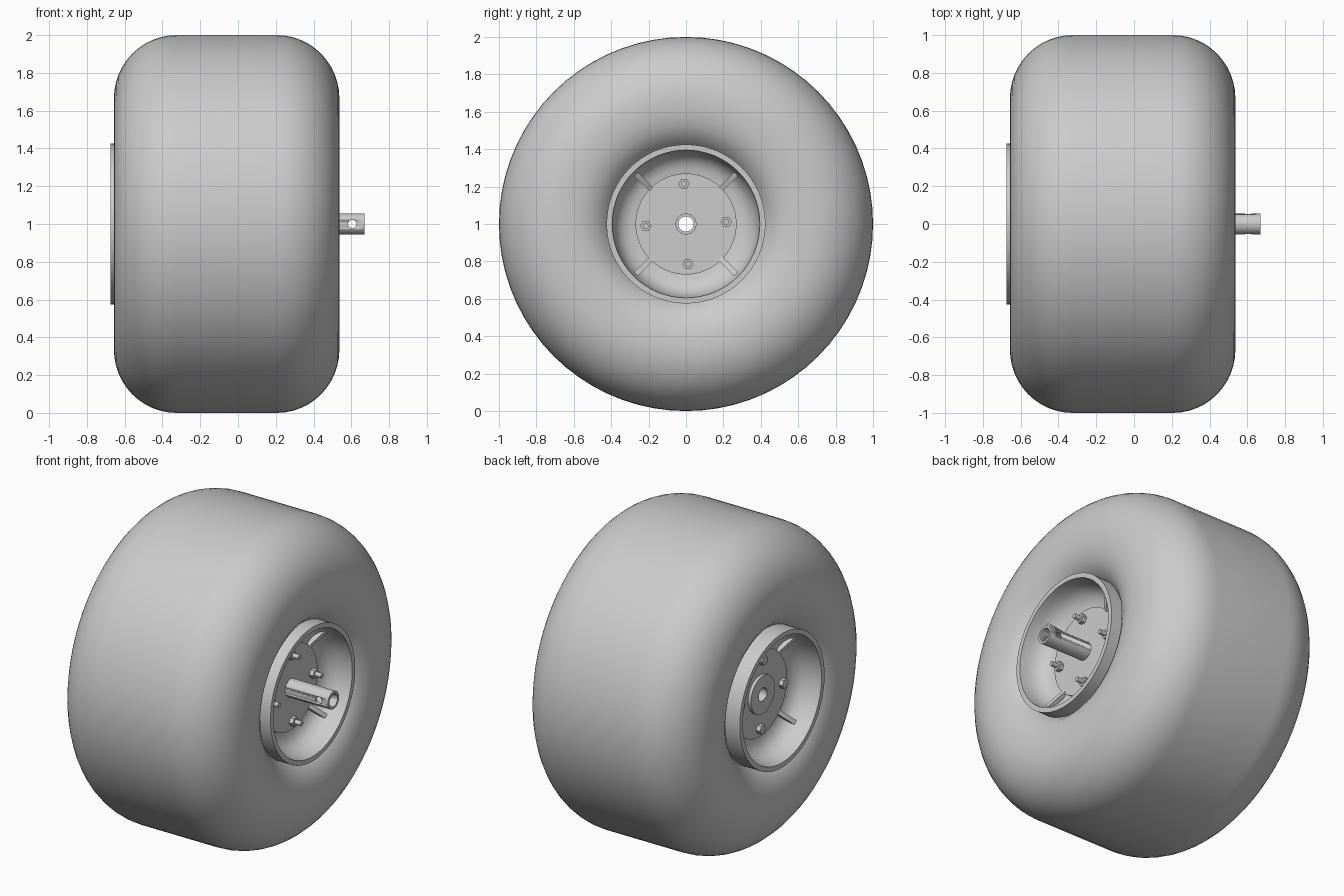
import bpy, bmesh, math
from mathutils import Matrix, Vector

if "Cube" in bpy.data.objects:
    bpy.data.objects.remove(bpy.data.objects["Cube"])

grey = bpy.data.materials.new("light_grey")
grey.diffuse_color = (0.6, 0.6, 0.6, 1)
grey.use_nodes = True
grey.node_tree.nodes["Principled BSDF"].inputs["Base Color"].default_value = grey.diffuse_color


def finish(bm, name, angle=35):
    bmesh.ops.recalc_face_normals(bm, faces=bm.faces)
    me = bpy.data.meshes.new(name)
    bm.to_mesh(me)
    bm.free()
    me.materials.append(grey)
    ob = bpy.data.objects.new(name, me)
    bpy.context.collection.objects.link(ob)
    bpy.ops.object.select_all(action='DESELECT')
    ob.select_set(True)
    bpy.context.view_layer.objects.active = ob
    bpy.ops.object.shade_smooth_by_angle(angle=math.radians(angle))
    return ob


def lathe(name, profile, seg=64, y=0, z=1, angle=35):
    """Spin a closed (x, radius) profile around an x-parallel axis."""
    bm = bmesh.new()
    rings = []
    for i in range(seg):
        a = 2 * math.pi * i / seg
        rings.append([bm.verts.new((x, y + r * math.cos(a), z + r * math.sin(a)))
                      for x, r in profile])
    n = len(profile)
    for i in range(seg):
        p, q = rings[i], rings[(i + 1) % seg]
        for j in range(n):
            k = (j + 1) % n
            bm.faces.new((p[j], p[k], q[k], q[j]))
    return finish(bm, name, angle)


def tube(name, x0, x1, r_in, r_out, seg=48, y=0, z=1):
    return lathe(name, [(x0, r_in), (x0, r_out), (x1, r_out), (x1, r_in)], seg, y, z)


def peg(name, x0, x1, r, sides, y, z):
    """Solid prism along x."""
    bm = bmesh.new()
    bmesh.ops.create_cone(bm, cap_ends=True, segments=sides, radius1=r, radius2=r,
                          depth=x1 - x0,
                          matrix=Matrix.Translation(((x0 + x1) / 2, y, z))
                          @ Matrix.Rotation(math.pi / 2, 4, 'Y'))
    return finish(bm, name)


# Tyre: flat tread, round shoulders, sidewalls tucking in to the rim
tc = -0.06
half = []
for i in range(13):
    a = math.pi / 2 * (1 - i / 12)
    half.append((0.265 + 0.332 * math.cos(a), 0.665 + 0.335 * math.sin(a)))
half += [(0.595, 0.61), (0.587, 0.56), (0.57, 0.51), (0.542, 0.465),
         (0.505, 0.43), (0.47, 0.405)]
tyre = [(tc - x, r) for x, r in reversed(half)] + [(tc + x, r) for x, r in half]
lathe("tyre", tyre, 72, angle=60)

# Rim: thin lip, barrel and bowl narrowing to the hub plate on each side
rc = -0.075
bowl = [(0.6, 0.425), (0.6, 0.395), (0.55, 0.39), (0.51, 0.38), (0.475, 0.362),
        (0.45, 0.335), (0.435, 0.30), (0.43, 0.255)]
rim = [(rc - x, r) for x, r in bowl] + [(rc + x, r) for x, r in reversed(bowl)]
lathe("rim", rim, 64)

for side, label in ((1, "right"), (-1, "left")):
    face = rc + side * 0.445
    # Round hub plate
    tube(label + "_hub_plate", min(face, face - side * 0.03),
         max(face, face - side * 0.03), 0.05, 0.27, 64)
    for i in range(4):
        # Stiffening ribs on the diagonals, sloping with the bowl
        a = math.pi / 4 + i * math.pi / 2
        radial = Vector((0, math.cos(a), math.sin(a)))
        across = Vector((0, -math.sin(a), math.cos(a))) * 0.014
        bm = bmesh.new()
        ends = []
        for s in (-1, 1):
            ends.append([bm.verts.new(Vector((rc + side * d, 0, 1)) + radial * r + across * s)
                         for d, r in ((0.42, 0.26), (0.447, 0.26), (0.51, 0.385), (0.42, 0.385))])
            bm.faces.new(ends[-1])
        for j in range(4):
            k = (j + 1) % 4
            bm.faces.new((ends[0][j], ends[0][k], ends[1][k], ends[1][j]))
        finish(bm, label + "_rib")

        # Hex nuts and heads, with stud ends on the axle side
        b = math.radians(3) + i * math.pi / 2
        y, z = 0.215 * math.cos(b), 1 + 0.215 * math.sin(b)
        tip = face + side * 0.028
        peg(label + "_nut", min(face, tip), max(face, tip), 0.03, 6, y, z)
        if side > 0:
            peg("stud", face, face + 0.07, 0.015, 16, y, z)

# Raised bearing collar on the left plate
tube("bearing_collar", rc - 0.465, rc - 0.44, 0.042, 0.12)

# Hollow axle with a cross-drilled pin hole
axle = tube("axle", rc - 0.46, 0.67, 0.041, 0.056)
bm = bmesh.new()
bmesh.ops.create_cone(bm, cap_ends=True, segments=24, radius1=0.022, radius2=0.022,
                      depth=0.3, matrix=Matrix.Translation((0.605, 0, 1))
                      @ Matrix.Rotation(math.pi / 2, 4, 'X'))
cutter = finish(bm, "pin_hole_cutter")
cutter.hide_render = True
mod = axle.modifiers.new("pin_hole", 'BOOLEAN')
mod.operation = 'DIFFERENCE'
mod.solver = 'EXACT'
mod.object = cutter
bpy.context.view_layer.objects.active = axle
bpy.ops.object.modifier_apply(modifier=mod.name)
bpy.data.objects.remove(cutter)
